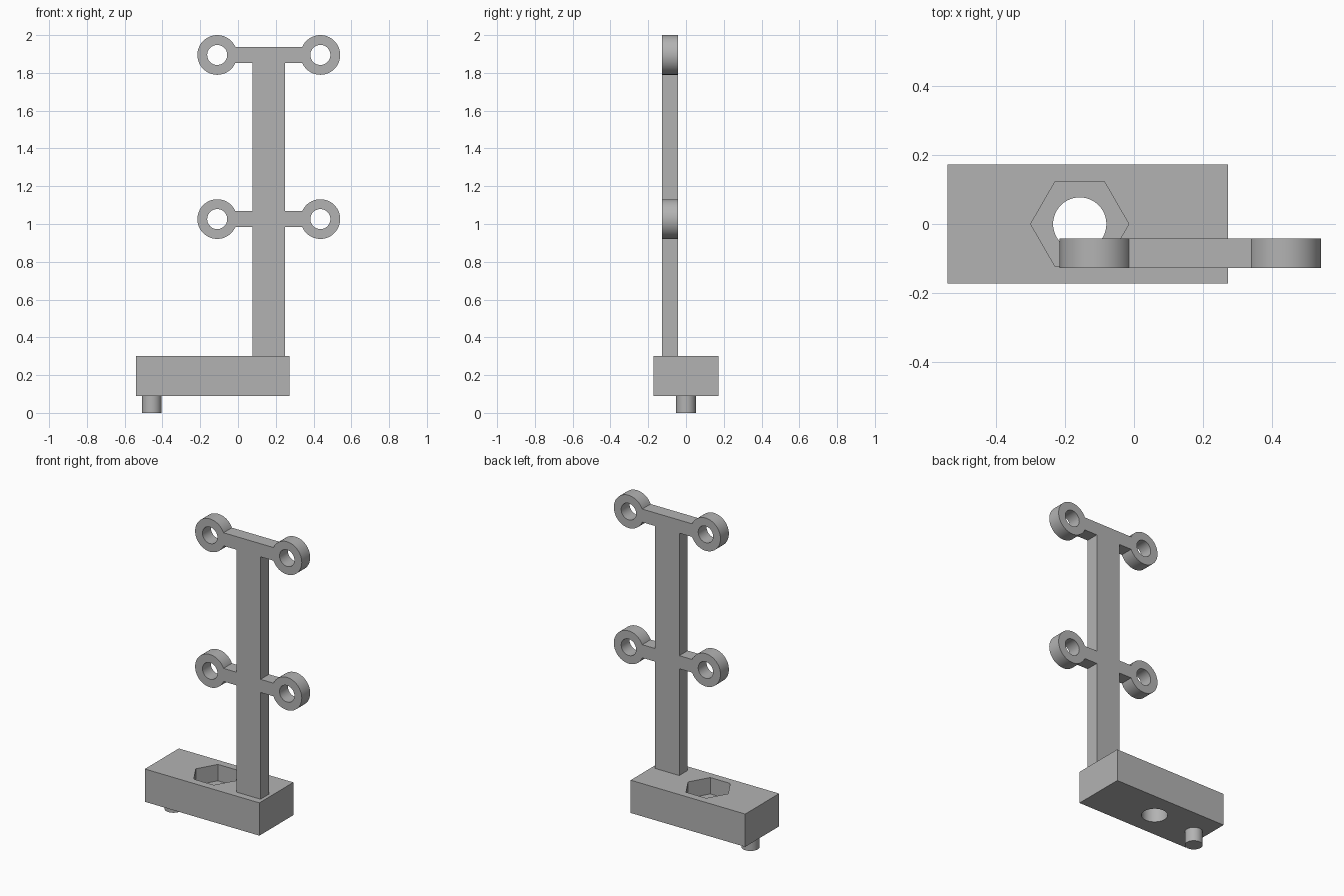
import bpy
import math

if "Cube" in bpy.data.objects:
    bpy.data.objects.remove(bpy.data.objects["Cube"], do_unlink=True)

grey = bpy.data.materials.new("plain grey")
grey.use_nodes = True
grey.diffuse_color = (0.45, 0.45, 0.45, 1)
grey.node_tree.nodes["Principled BSDF"].inputs["Base Color"].default_value = (0.45, 0.45, 0.45, 1)


def finish(name):
    obj = bpy.context.object
    obj.name = name
    obj.data.materials.append(grey)
    return obj


def box(name, low, high):
    middle = [(a + b) / 2 for a, b in zip(low, high)]
    bpy.ops.mesh.primitive_cube_add(size=1, location=middle)
    bpy.context.object.scale = [b - a for a, b in zip(low, high)]
    bpy.ops.object.transform_apply(location=False, rotation=False, scale=True)
    return finish(name)


def cylinder(name, centre, radius, depth, sides=64, rotation=(0, 0, 0)):
    bpy.ops.mesh.primitive_cylinder_add(vertices=sides, radius=radius, depth=depth,
                                        location=centre, rotation=rotation)
    return finish(name)


def combine(target, other, operation):
    mod = target.modifiers.new(operation.lower(), "BOOLEAN")
    mod.operation = operation
    mod.solver = "EXACT"
    mod.object = other
    bpy.context.view_layer.objects.active = target
    bpy.ops.object.modifier_apply(modifier=mod.name)
    bpy.data.objects.remove(other, do_unlink=True)


def smooth(obj):
    bpy.ops.object.select_all(action="DESELECT")
    obj.select_set(True)
    bpy.context.view_layer.objects.active = obj
    bpy.ops.object.shade_smooth_by_angle(angle=math.radians(25))


# Base block with a hexagonal nut pocket and a bolt hole through it
BASE_BOTTOM, BASE_TOP = 0.09, 0.30
HOLE_X = -0.157
POCKET_DEPTH = 0.105
base = box("base_block", (-0.54, -0.172, BASE_BOTTOM), (0.272, 0.172, BASE_TOP))
pocket = cylinder("pocket_cutter", (HOLE_X, 0, BASE_TOP), 0.142, 2 * POCKET_DEPTH,
                  6, (0, 0, math.radians(30)))
combine(base, pocket, "DIFFERENCE")
combine(base, cylinder("bolt_cutter", (HOLE_X, 0, 0.2), 0.077, 0.6), "DIFFERENCE")
smooth(base)

# Locating peg under the base
smooth(cylinder("locating_peg", (-0.457, 0, BASE_BOTTOM / 2), 0.052, BASE_BOTTOM))

# Upright post with two crossbars, each ending in a ring
FRONT, BACK = -0.127, -0.042
MID_Y, THICK = (FRONT + BACK) / 2, BACK - FRONT
POST_X, REACH = 0.163, 0.273
BAR_HALF = 0.042
RING_HEIGHTS = (1.026, 1.895)
ring_spots = [(POST_X + side * REACH, MID_Y, z) for z in RING_HEIGHTS for side in (-1, 1)]
across = (math.pi / 2, 0, 0)

frame = box("ring_frame", (POST_X - 0.086, FRONT, BASE_TOP),
            (POST_X + 0.086, BACK, RING_HEIGHTS[-1] + BAR_HALF))
for z in RING_HEIGHTS:
    bar = box("crossbar", (POST_X - REACH, FRONT, z - BAR_HALF),
              (POST_X + REACH, BACK, z + BAR_HALF))
    combine(frame, bar, "UNION")
for spot in ring_spots:
    combine(frame, cylinder("ring", spot, 0.105, THICK, rotation=across), "UNION")
for spot in ring_spots:
    combine(frame, cylinder("ring_cutter", spot, 0.053, 3 * THICK, rotation=across), "DIFFERENCE")
smooth(frame)
